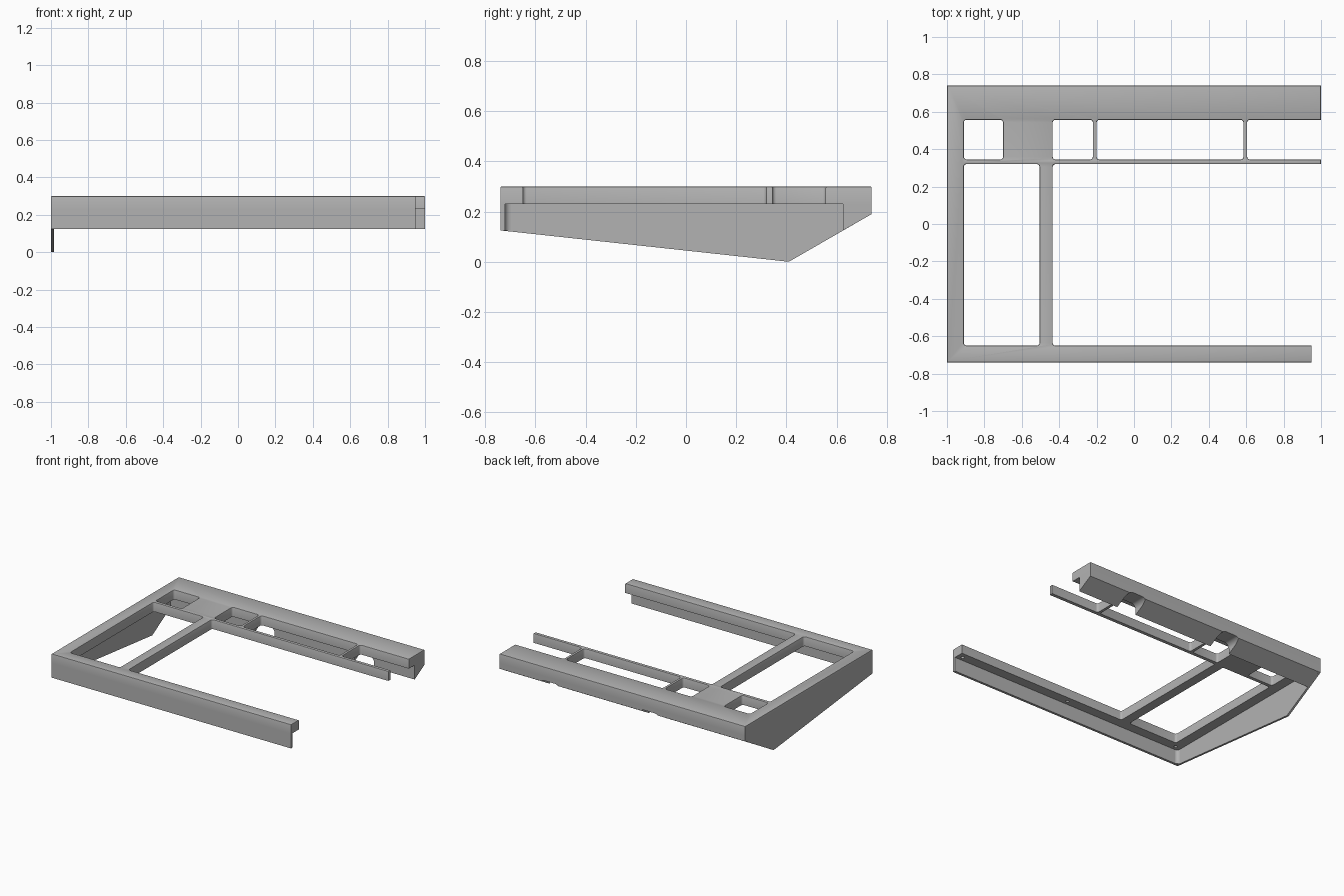
import bpy, bmesh, math
from mathutils import Vector

cube = bpy.data.objects.get("Cube")
if cube:
    bpy.data.objects.remove(cube, do_unlink=True)

grey = bpy.data.materials.new("mid grey")
grey.use_nodes = True
colour = (0.45, 0.45, 0.45, 1)
grey.diffuse_color = colour
grey.node_tree.nodes["Principled BSDF"].inputs["Base Color"].default_value = colour


def prism(name, points, axis, low, high):
    """Extrude a 2D outline along x, y or z."""
    place = {"x": lambda a, b: (low, a, b), "y": lambda a, b: (a, low, b),
             "z": lambda a, b: (a, b, low)}[axis]
    step = Vector([(high - low) * (axis == k) for k in "xyz"])
    bm = bmesh.new()
    face = bm.faces.new([bm.verts.new(place(a, b)) for a, b in points])
    new = bmesh.ops.extrude_face_region(bm, geom=[face])["geom"]
    bmesh.ops.translate(bm, vec=step, verts=[v for v in new if isinstance(v, bmesh.types.BMVert)])
    bmesh.ops.recalc_face_normals(bm, faces=bm.faces)
    mesh = bpy.data.meshes.new(name)
    bm.to_mesh(mesh)
    bm.free()
    mesh.materials.append(grey)
    obj = bpy.data.objects.new(name, mesh)
    bpy.context.collection.objects.link(obj)
    return obj


def rounded(x0, x1, y0, y1, r=0.015, n=4):
    """Rectangle outline with rounded corners."""
    corners = [(x1 - r, y1 - r), (x0 + r, y1 - r), (x0 + r, y0 + r), (x1 - r, y0 + r)]
    turn = math.pi / 2
    return [(cx + r * math.cos(turn * (q + i / n)), cy + r * math.sin(turn * (q + i / n)))
            for q, (cx, cy) in enumerate(corners) for i in range(n + 1)]


def rect(x0, x1, y0, y1):
    return [(x0, y0), (x1, y0), (x1, y1), (x0, y1)]


def cut(obj, cutter):
    cutter.hide_render = True
    mod = obj.modifiers.new("cut", "BOOLEAN")
    mod.operation, mod.solver, mod.object = "DIFFERENCE", "EXACT", cutter
    bpy.context.view_layer.objects.active = obj
    bpy.ops.object.modifier_apply(modifier=mod.name)
    bpy.data.objects.remove(cutter, do_unlink=True)


def smooth(obj):
    bpy.ops.object.select_all(action="DESELECT")
    obj.select_set(True)
    bpy.context.view_layer.objects.active = obj
    bpy.ops.object.shade_smooth_by_angle(angle=math.radians(30))


BACK, PLATE, TOP = 0.74, 0.23, 0.30

# Top frame with its window openings; some run out through the open end
frame = prism("top_frame", rect(-1, 1, -BACK, BACK), "z", PLATE, TOP)
row = (0.345, 0.557)
field = (-0.65, 0.32)
for x0, x1, (y0, y1) in [(-0.91, -0.70, row), (-0.435, -0.22, row), (-0.20, 0.585, row),
                         (0.605, 1.5, row), (-0.91, -0.505, field), (-0.435, 1.5, field)]:
    cut(frame, prism("opening", rounded(x0, x1, y0, y1), "z", 0, 1))
cut(frame, prism("end_trim", rect(0.95, 1.5, -1, -0.6), "z", 0, 1))

# Screw holes under the front rail
for x in (-0.94, 0, 0.91):
    hole = [(x + 0.012 * math.cos(i * math.pi / 6), -0.69 + 0.012 * math.sin(i * math.pi / 6))
            for i in range(12)]
    cut(frame, prism("screw_hole", hole, "z", 0.1, 0.27))

# Soften the upper rim
bm = bmesh.new()
bm.from_mesh(frame.data)
rim = [e for e in bm.edges if all(v.co.z > TOP - 0.001 for v in e.verts)
       and len(e.link_faces) == 2 and e.calc_face_angle(0) > 1]
bmesh.ops.bevel(bm, geom=rim, offset=0.006, segments=2, profile=0.5, affect="EDGES")
bm.to_mesh(frame.data)
bm.free()
smooth(frame)

# Skirt walls below the frame
prism("front_wall", rect(-0.985, 0.95, -BACK, -0.722), "z", 0.125, PLATE)
prism("side_wall", [(-BACK, PLATE), (-BACK, 0.125), (0.41, 0), (BACK, 0.19), (BACK, PLATE)],
      "x", -1, -0.985)

# Rounded inner corner between the two walls
r = 0.025
fillet = [(-0.985, -0.722)] + [
    (-0.985 + r - r * math.sin(i * math.pi / 12), -0.722 + r - r * math.cos(i * math.pi / 12))
    for i in range(7)]
smooth(prism("corner_fillet", fillet, "z", 0.125, PLATE))

# Sloped back bar with cable notches
bar = prism("back_bar", [(0.625, PLATE), (0.625, 0.124), (BACK, 0.19), (BACK, PLATE)],
            "x", -0.985, 1)
for x in (-0.22, 0.59):
    cut(bar, prism("notch", rounded(x - 0.08, x + 0.08, 0, 0.2, r=0.04, n=6), "y", 0.5, 1))
smooth(bar)
